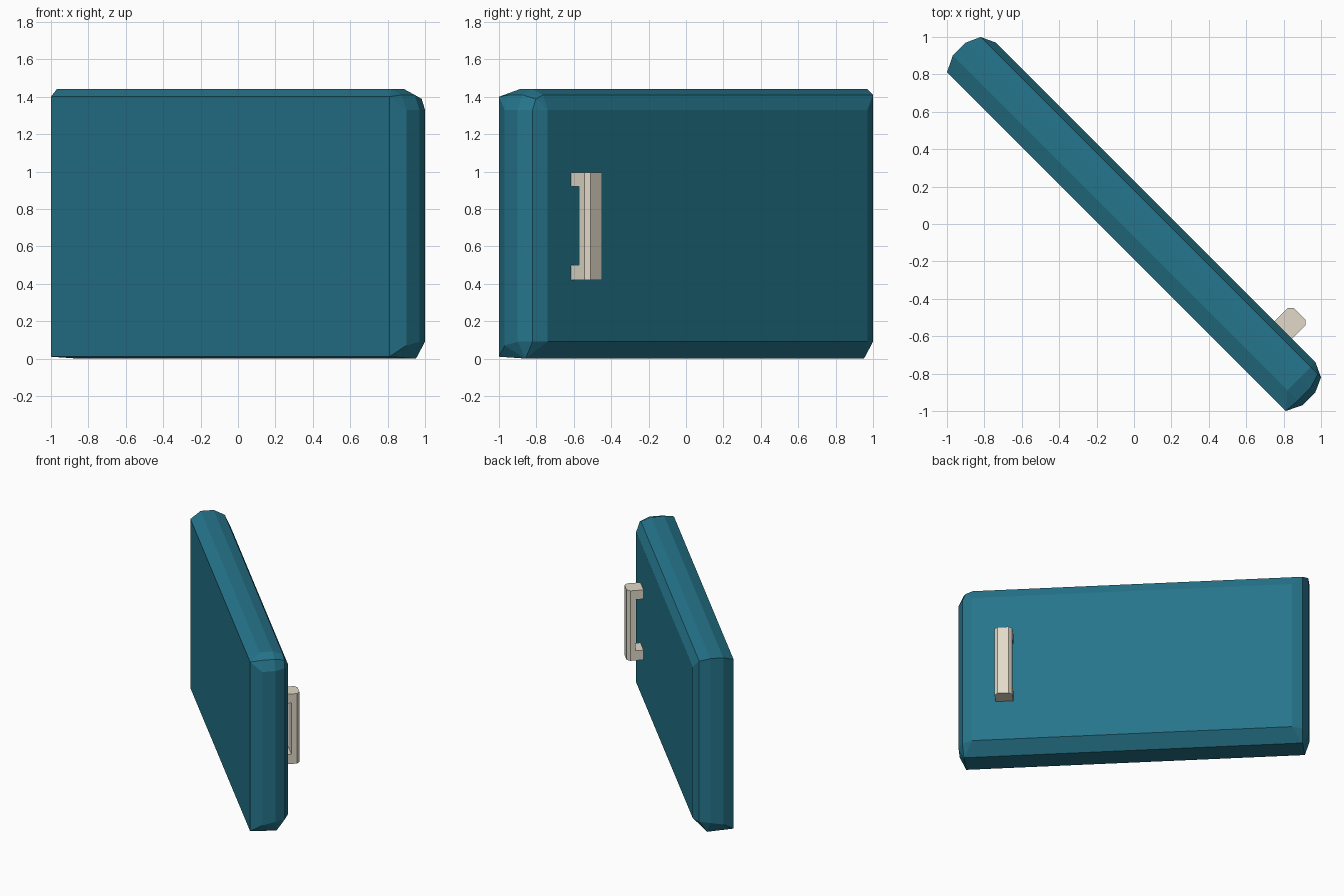
import bpy, bmesh, math
from mathutils import Matrix

if "Cube" in bpy.data.objects:
    bpy.data.objects.remove(bpy.data.objects["Cube"])

# Local frame: u along the panel, v through its thickness, then turned 45 degrees
TURN = Matrix.Rotation(-math.pi / 4, 4, 'Z')


def material(name, rgb):
    m = bpy.data.materials.new(name)
    m.diffuse_color = (*rgb, 1)
    m.use_nodes = True
    m.node_tree.nodes["Principled BSDF"].inputs["Base Color"].default_value = m.diffuse_color
    return m


def make_object(name, bm, mat):
    bmesh.ops.transform(bm, matrix=TURN, verts=bm.verts)
    bmesh.ops.recalc_face_normals(bm, faces=bm.faces)
    me = bpy.data.meshes.new(name)
    bm.to_mesh(me)
    bm.free()
    me.materials.append(mat)
    ob = bpy.data.objects.new(name, me)
    bpy.context.collection.objects.link(ob)
    return ob


def hull(bm, pts):
    bmesh.ops.convex_hull(bm, input=[bm.verts.new(p) for p in pts])
    bmesh.ops.dissolve_limit(bm, angle_limit=math.radians(1),
                             verts=bm.verts, edges=bm.edges)


def prism(bm, outline, z0, z1):
    lo = [bm.verts.new((u, v, z0)) for u, v in outline]
    hi = [bm.verts.new((u, v, z1)) for u, v in outline]
    bm.faces.new(lo)
    bm.faces.new(hi)
    n = len(outline)
    for i in range(n):
        j = (i + 1) % n
        bm.faces.new((lo[i], lo[j], hi[j], hi[i]))


teal = material("teal paint", (0.019, 0.178, 0.262))
cream = material("pale metal", (0.76, 0.70, 0.58))

# Panel: rings through the thickness (v, half length, top z, end bottom z)
rings = [(-0.134, 1.280, 1.400, 0.010),
         (-0.049, 1.322, 1.440, 0.070),
         (0.049, 1.322, 1.440, 0.090),
         (0.127, 1.287, 1.410, 0.090),
         (0.163, 1.209, 1.330, 0.090)]
pts = []
for v, h, top, bot in rings:
    pts += [(-h, v, bot), (h, v, bot), (-h, v, top)]
# underside edge behind the chamfer
pts += [(s * 1.28, 0.066, 0.0) for s in (-1, 1)]
# rounded top corner on the handle end
pts += [(1.280, -0.134, 1.40), (1.209, 0.163, 1.33)]
for v in (-0.049, 0.049):
    pts += [(1.209, v, 1.44), (1.287, v, 1.41), (1.322, v, 1.33)]
pts += [(1.209, 0.127, 1.41), (1.262, 0.127, 1.388), (1.287, 0.127, 1.33)]
bm = bmesh.new()
hull(bm, pts)
make_object("door_panel", bm, teal)

# Handle: chamfered upright grip on two legs
U0, U1, V0, V1, C = 0.898, 1.032, 0.222, 0.287, 0.024
bm = bmesh.new()
prism(bm, [(U0, V0), (U1, V0), (U1, V1 - C), (U1 - C, V1),
           (U0 + C, V1), (U0, V1 - C)], 0.42, 0.995)
make_object("handle_grip", bm, cream)
for name, z0, z1 in (("handle_lower_leg", 0.42, 0.50), ("handle_upper_leg", 0.92, 0.995)):
    bm = bmesh.new()
    prism(bm, [(U0, 0.155), (U1, 0.155), (U1, V0), (U0, V0)], z0, z1)
    make_object(name, bm, cream)
